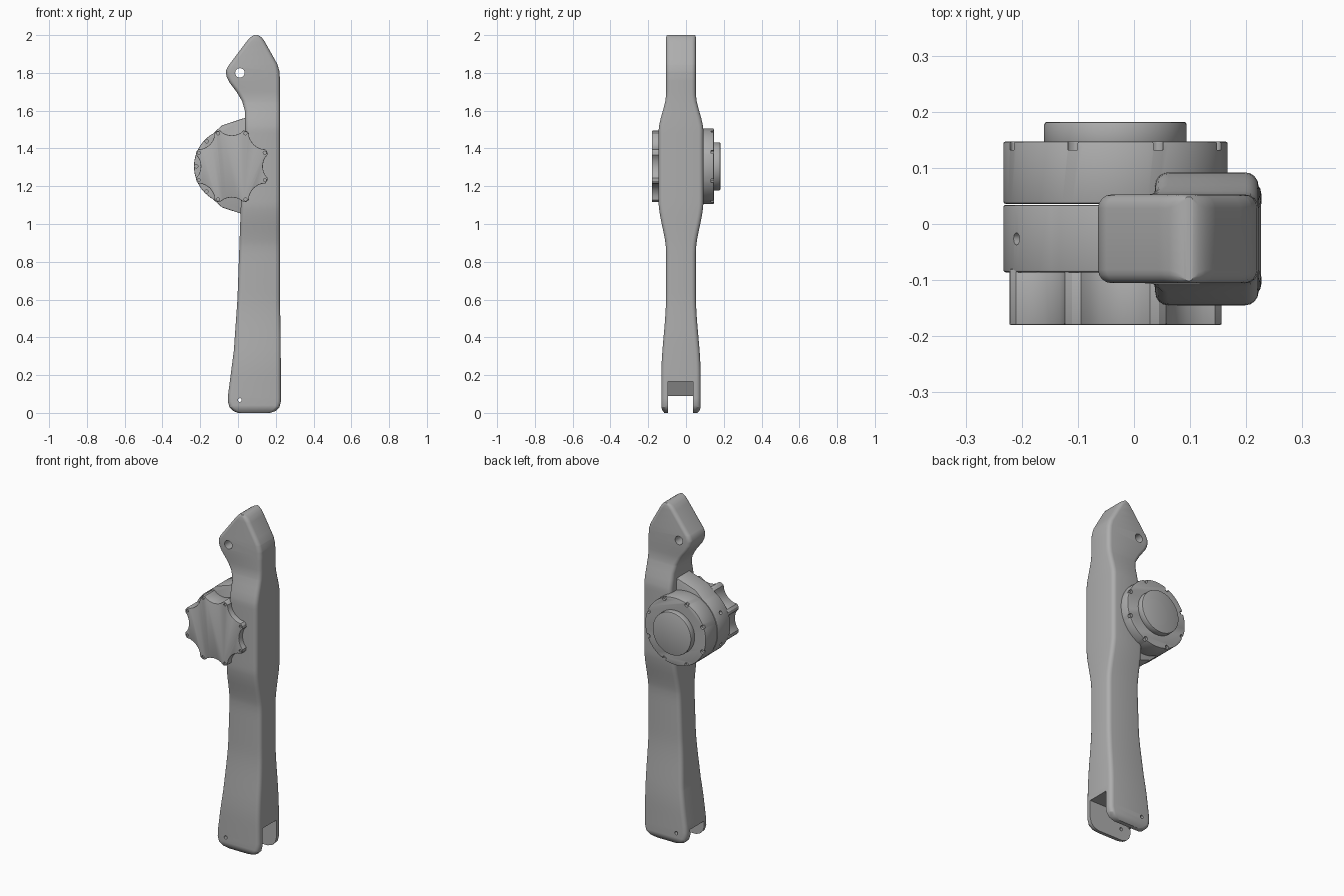
import bpy, bmesh
from math import sin, cos, pi, radians, hypot
from mathutils import Matrix, Vector

cube = bpy.data.objects.get("Cube")
if cube:
    bpy.data.objects.remove(cube, do_unlink=True)

grey = bpy.data.materials.new("plain_grey")
grey.use_nodes = True
colour = (0.42, 0.42, 0.42, 1)
grey.diffuse_color = colour
grey.node_tree.nodes["Principled BSDF"].inputs["Base Color"].default_value = colour

AX, AZ, MID_Y = -0.033, 1.305, -0.0265     # drive axis and arm mid plane


def finish(bm, name):
    bmesh.ops.recalc_face_normals(bm, faces=bm.faces)
    mesh = bpy.data.meshes.new(name)
    bm.to_mesh(mesh)
    bm.free()
    mesh.materials.append(grey)
    ob = bpy.data.objects.new(name, mesh)
    bpy.context.collection.objects.link(ob)
    return ob


def activate(ob):
    bpy.ops.object.select_all(action='DESELECT')
    ob.select_set(True)
    bpy.context.view_layer.objects.active = ob


def prism(bm, points, y0, y1):
    """Extrude an x-z outline along y."""
    face = bm.faces.new([bm.verts.new((x, y0, z)) for x, z in points])
    new = bmesh.ops.extrude_face_region(bm, geom=[face])["geom"]
    bmesh.ops.translate(bm, vec=(0, y1 - y0, 0),
                        verts=[v for v in new if isinstance(v, bmesh.types.BMVert)])


def part(name, points, y0, y1, bevel=0.004):
    bm = bmesh.new()
    prism(bm, points, y0, y1)
    ob = finish(bm, name)
    activate(ob)
    mod = ob.modifiers.new("bevel", 'BEVEL')
    mod.width, mod.segments, mod.limit_method = bevel, 2, 'ANGLE'
    mod.angle_limit = radians(50)
    bpy.ops.object.modifier_apply(modifier=mod.name)
    return ob


def polar(r, deg, x=AX, z=AZ):
    return x + r * cos(radians(deg)), z + r * sin(radians(deg))


def ring(r, n, x=AX, z=AZ):
    return [polar(r, 360 * i / n, x, z) for i in range(n)]


def cut(ob, bm):
    """Subtract the given mesh, then remove the cutter."""
    cutter = finish(bm, "cutter")
    cutter.hide_render = True
    activate(ob)
    mod = ob.modifiers.new("cut", 'BOOLEAN')
    mod.operation, mod.solver, mod.object = 'DIFFERENCE', 'EXACT', cutter
    bpy.ops.object.modifier_apply(modifier=mod.name)
    bpy.data.objects.remove(cutter, do_unlink=True)


def sample(table, z, smooth=False):
    for (z0, a), (z1, b) in zip(table, table[1:]):
        if z <= z1:
            t = (z - z0) / (z1 - z0)
            t = t * t * (3 - 2 * t) if smooth else t
            return a + (b - a) * t
    return table[-1][1]


# Arm: rounded sections lofted up z
left = [(0, 0), (.01, -.025), (.03, -.045), (.06, -.054), (.1, -.052), (.33, -.022),
        (.6, -.003), (.9, .008), (1.1, .015), (1.3, .03), (1.5, .038), (1.6, .036),
        (1.65, .022), (1.7, -.008), (1.75, -.046), (1.78, -.061), (1.81, -.064),
        (1.835, -.053), (1.965, .045), (1.985, .061), (1.995, .076), (2, .09)]
right = [(0, .17), (.01, .2), (.03, .219), (.06, .227), (.4, .226), (.6, .222),
         (1.765, .222), (1.81, .219), (1.845, .209), (1.965, .142),
         (1.985, .128), (1.995, .115), (2, .105)]
half = [(0, .088), (.01, .097), (.03, .104), (.2, .104), (.62, .079), (.85, .079),
        (1.12, .1185), (1.49, .1185), (1.69, .079), (1.99, .079), (2, .075)]
levels = sorted({z for t in (left, right) for z, _ in t} | {i / 25 for i in range(51)})
bm = bmesh.new()
loops = []
for z in levels:
    x0, x1, h = sample(left, z), sample(right, z), sample(half, z, True)
    r = min(0.024, (x1 - x0) * 0.45)
    loop = []
    for k, (sx, sy) in enumerate([(1, 1), (-1, 1), (-1, -1), (1, -1)]):
        for j in range(5):
            a = (k + j / 4) * pi / 2
            cx = x1 - r if sx > 0 else x0 + r
            loop.append(bm.verts.new((cx + r * cos(a), MID_Y + sy * (h - r) + r * sin(a), z)))
    loops.append(loop)
for a, b in zip(loops, loops[1:]):
    for i in range(len(a)):
        j = (i + 1) % len(a)
        bm.faces.new((a[i], a[j], b[j], b[i]))
bm.faces.new(loops[0][::-1])
bm.faces.new(loops[-1])
arm = finish(bm, "arm")

# Arm openings: lower fork slot, eyelet and pin holes
bm = bmesh.new()
prism(bm, [(-.3, -.1), (.4, -.1), (.4, .165), (0, .165), (-.04, .09), (-.3, .09)], -.094, .036)
prism(bm, ring(.025, 24, .01, 1.8), -.3, .3)
cut(arm, bm)
bm = bmesh.new()
prism(bm, ring(.01, 16, .01, .068), -.3, .3)
cut(arm, bm)

# Drive bracket, a round plate flaring into the arm
outline = [(.1, 1.565), (.037, 1.562), (-.085, 1.522)]
outline += [polar(.2, a) for a in range(120, 241, 5)]
outline += [(-.085, 1.088), (.037, 1.048), (.1, 1.045)]
bracket = part("drive_bracket", outline, -.086, .034)
bm = bmesh.new()
for a in (135, 180, 225):
    prism(bm, ring(.009, 12, *polar(.188, a)), -.1, -.07)
for a in (152, 208):
    x, z = polar(.2, a)
    turn = Vector((x - AX, 0, z - AZ)).to_track_quat('Z', 'Y').to_matrix().to_4x4()
    bmesh.ops.create_cone(bm, cap_ends=True, segments=16, radius1=.011, radius2=.011,
                          depth=.04, matrix=Matrix.Translation((x, MID_Y, z)) @ turn)
cut(bracket, bm)

# Gear housing with screw notches around the back rim
housing = part("gear_housing", ring(.2, 64), .036, .147)
bm = bmesh.new()
for k in range(8):
    prism(bm, ring(.012, 12, *polar(.192, 22.5 + 45 * k)), .132, .2)
cut(housing, bm)

# Output hub on the back
hub = part("output_hub", ring(.127, 48), .14, .182, .005)

# Front cover: eight ears with scalloped edges between them
shape = [(-4.5, .199), (0, .203), (4.5, .199), (8, .182), (13, .171), (18, .166),
         (22.5, .164), (27, .166), (32, .171), (37, .182)]
cover = part("front_cover", [polar(r, 22.5 + 45 * k + a) for k in range(8) for a, r in shape],
             -.18, -.08, .003)
bm = bmesh.new()
for k in range(8):
    prism(bm, ring(.008, 12, *polar(.189, 22.5 + 45 * k)), -.2, -.172)
cut(cover, bm)

for ob in (arm, bracket, housing, hub, cover):
    activate(ob)
    bpy.ops.object.shade_smooth_by_angle(angle=radians(30))
